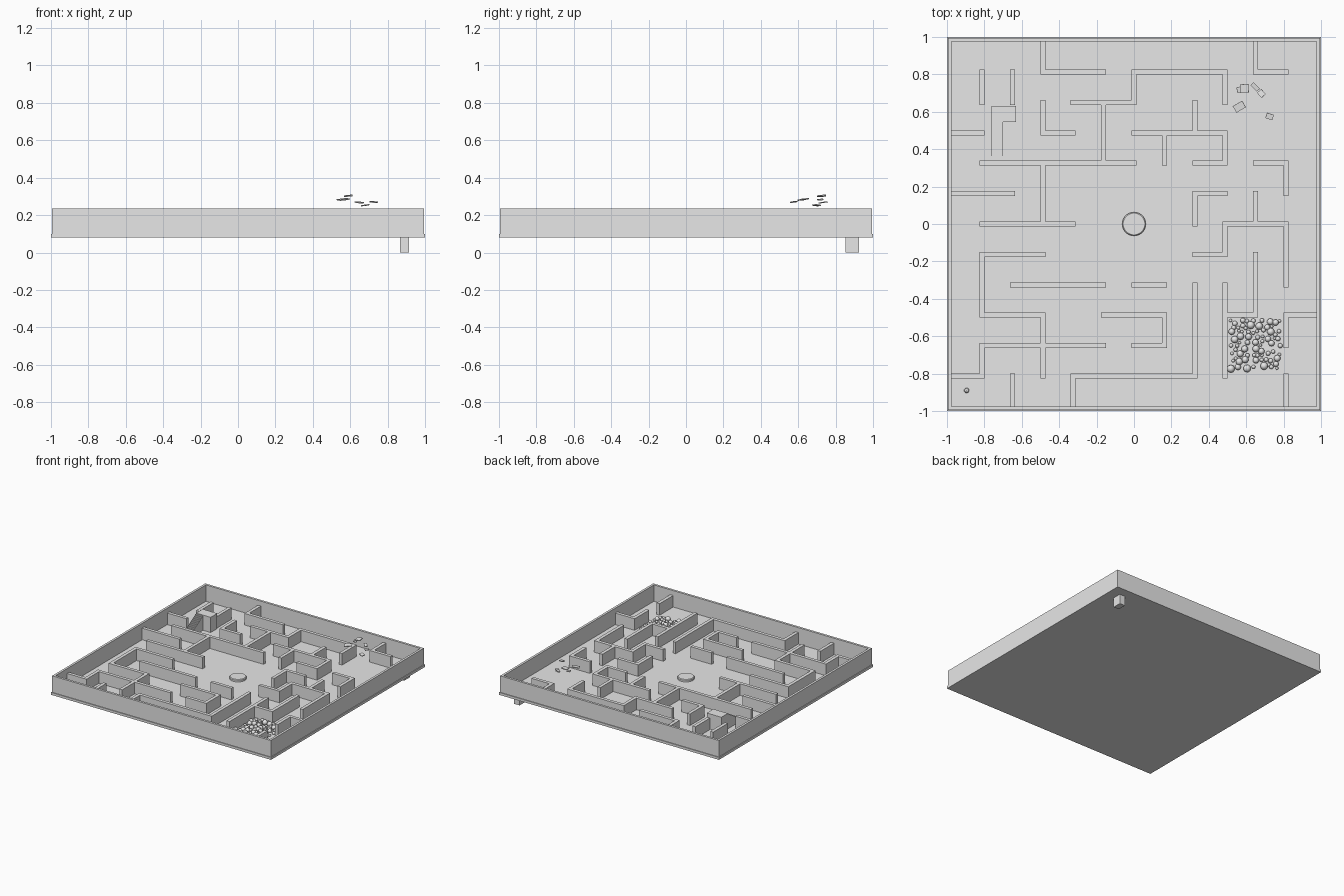
import bpy, bmesh, math, random
from mathutils import Matrix, Euler

if "Cube" in bpy.data.objects:
    bpy.data.objects.remove(bpy.data.objects["Cube"])

random.seed(4)
PITCH, HALF = 0.1625, 0.0135
FLOOR, WALL_TOP, RIM_TOP = 0.10, 0.195, 0.235

stone = bpy.data.materials.new("stone grey")
stone.diffuse_color = (0.8, 0.8, 0.8, 1)
stone.use_nodes = True
stone.node_tree.nodes["Principled BSDF"].inputs["Base Color"].default_value = stone.diffuse_color


def finish(name, bm, smooth=False):
    me = bpy.data.meshes.new(name)
    for f in bm.faces:
        f.smooth = smooth
    bm.to_mesh(me)
    bm.free()
    me.materials.append(stone)
    ob = bpy.data.objects.new(name, me)
    bpy.context.collection.objects.link(ob)
    return ob


def add_box(bm, x0, x1, y0, y1, z0, z1):
    m = Matrix.Translation(((x0 + x1) / 2, (y0 + y1) / 2, (z0 + z1) / 2))
    bmesh.ops.create_cube(bm, size=1, matrix=m @ Matrix.Diagonal((x1 - x0, y1 - y0, z1 - z0, 1)))


def box(name, *dims):
    bm = bmesh.new()
    add_box(bm, *dims)
    return finish(name, bm)


# Floor slab and the block hanging under one corner
box("floor_slab", -1, 1, -1, 1, 0.08, FLOOR)
box("under_block", 0.865, 0.915, 0.853, 0.925, 0, 0.08)

# Outer wall, a square ring
bm = bmesh.new()
for s in (-1, 1):
    a, b = sorted((s * 0.975, s * 0.994))
    add_box(bm, -0.994, 0.994, a, b, FLOOR, RIM_TOP)
    add_box(bm, a, b, -0.975, 0.975, FLOOR, RIM_TOP)
finish("outer_wall", bm)

# Maze walls: grid line -> (start, end) runs along it
across = {
    5: [(-3, -1), (0, 3), (4, 5)],
    4: [(-2, 0)],
    3: [(-6, -5), (-3, -2), (0, 3)],
    2: [(-5, 0), (2, 3), (4, 5)],
    1: [(-6, -4), (2, 3)],
    0: [(-5, -2), (3, 5)],
    -1: [(-5, -3), (2, 3)],
    -2: [(-4, -1), (0, 1)],
    -3: [(-5, -3), (-1, 1), (3, 4), (5, 6)],
    -4: [(-5, -1), (0, 1)],
    -5: [(-6, -5), (-2, 2)],
}
along = {
    -5: [(4, 5), (-3, -1), (-5, -4)],
    -4: [(4, 5), (-6, -5)],
    -3: [(5, 6), (3, 4), (0, 2), (-5, -3)],
    -2: [(-6, -5)],
    -1: [(2, 4)],
    0: [(4, 5)],
    1: [(2, 3), (-4, -3)],
    2: [(3, 4), (0, 1), (-5, -2)],
    3: [(4, 5), (2, 3), (-1, 0), (-5, -2)],
    4: [(5, 6), (0, 1), (-3, -1)],
    5: [(1, 2), (-2, 0), (-4, -3), (-6, -5)],
}


def run(a, b):
    # Runs reach half a thickness past their grid points, stopping at the outer wall
    return max(a * PITCH - HALF, -0.977), min(b * PITCH + HALF, 0.977)


bm = bmesh.new()
for row, runs in across.items():
    for a, b in runs:
        add_box(bm, *run(a, b), row * PITCH - HALF, row * PITCH + HALF, FLOOR, WALL_TOP)
for col, runs in along.items():
    for a, b in runs:
        add_box(bm, col * PITCH - HALF, col * PITCH + HALF, *run(a, b), FLOOR, WALL_TOP)
finish("maze_walls", bm)

# Round plinth in the middle
bm = bmesh.new()
bmesh.ops.create_cone(bm, cap_ends=True, segments=48, radius1=0.063, radius2=0.063, depth=0.014,
                      matrix=Matrix.Translation((0, 0, FLOOR + 0.007)))
bmesh.ops.create_cone(bm, cap_ends=True, segments=48, radius1=0.063, radius2=0.058, depth=0.005,
                      matrix=Matrix.Translation((0, 0, FLOOR + 0.0165)))
finish("centre_plinth", bm)

# Staircase rising to a landing
LANDING_TOP, STEPS = 0.225, 15
box("stair_landing", -0.762, -0.63, 0.545, 0.63, FLOOR, LANDING_TOP)
bm = bmesh.new()
depth = (0.545 - 0.35) / STEPS
for i in range(STEPS):
    y = 0.35 + i * depth
    add_box(bm, -0.765, -0.70, y, y + depth, FLOOR, FLOOR + (LANDING_TOP - FLOOR) * (i + 1) / (STEPS + 1))
finish("stairs", bm)

# Field of pebbles on the floor
bm = bmesh.new()
placed = []
while len(placed) < 75:
    r = random.uniform(0.008, 0.021)
    x, y = random.uniform(0.515, 0.785), random.uniform(-0.775, -0.515)
    if all(math.hypot(x - px, y - py) > 0.8 * (r + pr) for px, py, pr in placed):
        placed.append((x, y, r))
        bmesh.ops.create_icosphere(bm, subdivisions=2, radius=r,
                                   matrix=Matrix.Translation((x, y, FLOOR + r * 0.6)))
finish("pebbles", bm, smooth=True)

# Small stone alone in the corner
bm = bmesh.new()
bmesh.ops.create_icosphere(bm, subdivisions=2, radius=0.014,
                           matrix=Matrix.Translation((-0.895, -0.89, FLOOR + 0.012)))
finish("corner_stone", bm)

# Thin slabs hovering above the back right: x, y, z, width, length, turn
slabs = [
    (0.59, 0.725, 0.303, 0.045, 0.045, 3),
    (0.563, 0.718, 0.283, 0.025, 0.03, 15),
    (0.563, 0.627, 0.284, 0.058, 0.04, 30),
    (0.648, 0.733, 0.268, 0.048, 0.022, -45),
    (0.681, 0.698, 0.253, 0.036, 0.030, -48),
    (0.725, 0.575, 0.270, 0.038, 0.030, -18),
]
for i, (x, y, z, w, d, turn) in enumerate(slabs):
    bm = bmesh.new()
    tilt = Euler((0.08, -0.12 if i % 2 == 0 else 0.1, math.radians(turn))).to_matrix().to_4x4()
    bmesh.ops.create_cube(bm, size=1, matrix=Matrix.Translation((x, y, z)) @ tilt
                          @ Matrix.Diagonal((w, d, 0.006, 1)))
    finish("floating_slab_%d" % (i + 1), bm)
